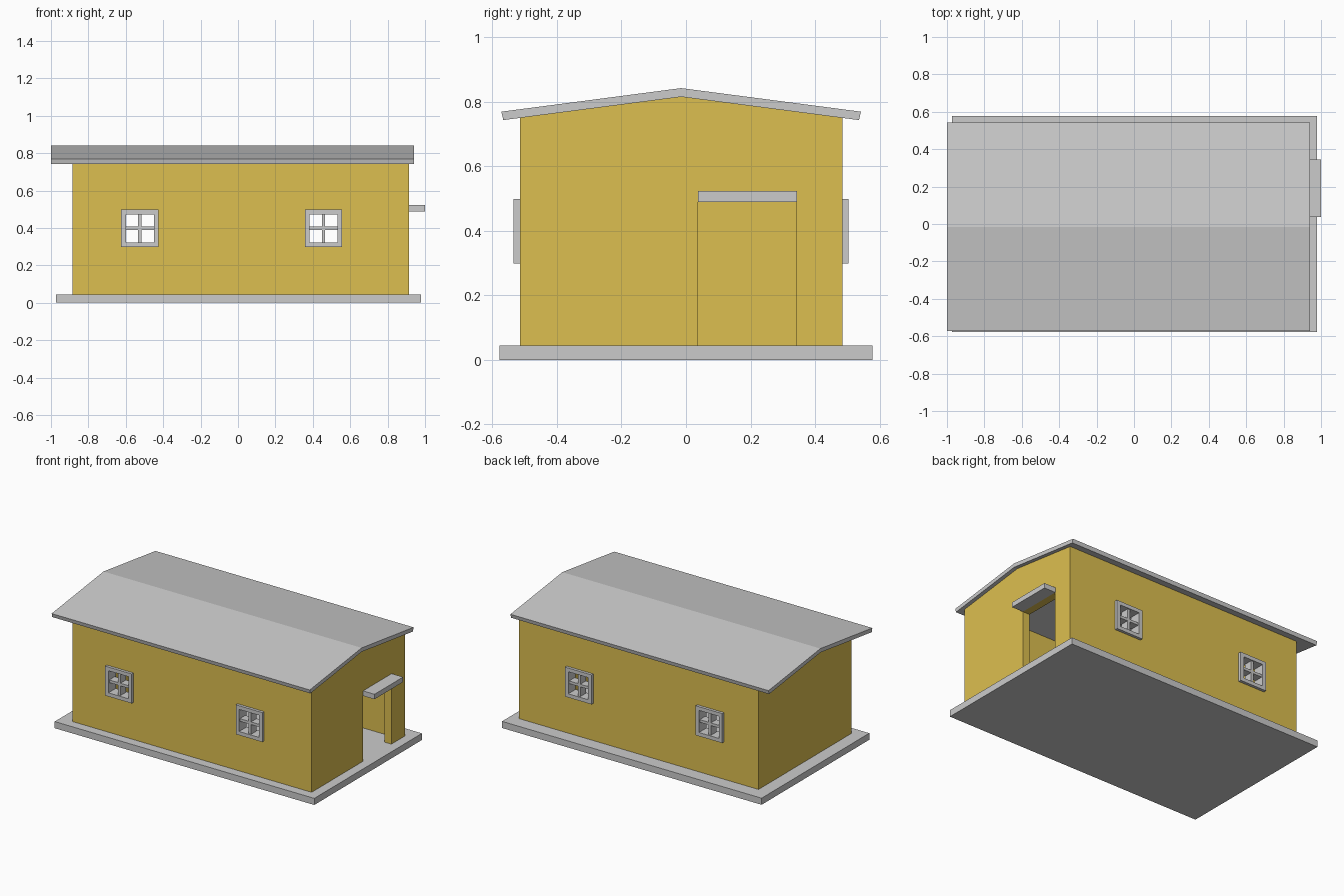
import bpy, bmesh
from mathutils import Vector

if "Cube" in bpy.data.objects:
    bpy.data.objects.remove(bpy.data.objects["Cube"])

YC = -0.015                      # ridge line of the house
FLOOR = 0.045
yellow = bpy.data.materials.new("yellow_wall")
yellow.diffuse_color = (0.72, 0.52, 0.08, 1)
yellow.use_nodes = True
yellow.node_tree.nodes["Principled BSDF"].inputs["Base Color"].default_value = yellow.diffuse_color


def finish(name, bm, mat=None):
    bmesh.ops.recalc_face_normals(bm, faces=bm.faces)
    me = bpy.data.meshes.new(name)
    bm.to_mesh(me)
    bm.free()
    ob = bpy.data.objects.new(name, me)
    bpy.context.collection.objects.link(ob)
    if mat:
        me.materials.append(mat)
    return ob


def add_prism(bm, profile, x0, x1):
    """Extrude a (y, z) profile along x."""
    face = bm.faces.new([bm.verts.new((x0, y, z)) for y, z in profile])
    ext = bmesh.ops.extrude_face_region(bm, geom=[face])["geom"]
    verts = [g for g in ext if isinstance(g, bmesh.types.BMVert)]
    bmesh.ops.translate(bm, verts=verts, vec=Vector((x1 - x0, 0, 0)))


def add_box(bm, x, y, z):
    add_prism(bm, [(y[0], z[0]), (y[1], z[0]), (y[1], z[1]), (y[0], z[1])], *x)


def box(name, x, y, z, mat=None):
    bm = bmesh.new()
    add_box(bm, x, y, z)
    return finish(name, bm, mat)


def prism(name, profile, x0, x1, mat=None):
    bm = bmesh.new()
    add_prism(bm, profile, x0, x1)
    return finish(name, bm, mat)


# Base slab
box("base_slab", (-0.973, 0.978), (-0.578, 0.578), (0, FLOOR))

# Gabled roof of two sloping slabs with square-cut eaves
prism("roof", [(YC - 0.557, 0.769), (YC, 0.842), (YC + 0.557, 0.769),
               (YC + 0.551, 0.743), (YC, 0.815), (YC - 0.551, 0.743)], -1.0, 0.94)

# Blank gable wall on the left
L, R = YC - 0.5, YC + 0.5
prism("left_gable_wall", [(L, FLOOR), (R, FLOOR), (R, 0.75), (YC, 0.815), (L, 0.75)],
      -0.885, -0.835, yellow)

# Right gable wall, its outline running around the open doorway
D0, D1, DTOP = 0.037, 0.341, 0.489
prism("door_gable_wall",
      [(L, FLOOR), (D0, FLOOR), (D0, DTOP), (D1, DTOP), (D1, FLOOR), (R, FLOOR),
       (R, 0.75), (YC, 0.815), (L, 0.75)], 0.861, 0.914, yellow)

# Canopy over the door
box("door_canopy", (0.914, 1.0), (D0, 0.344), (DTOP, 0.523))

# Long walls with window openings, and the windows set in them
WINDOWS = (-0.525, 0.457)
WZ, H, BAR, MUNTIN = 0.398, 0.1, 0.025, 0.009
for side, label in ((-1, "front"), (1, "back")):
    def depth(a, b):
        return tuple(sorted((YC + side * a, YC + side * b)))

    wall = prism(label + "_wall",
                 [(YC + side * 0.5, FLOOR), (YC + side * 0.5, 0.75),
                  (YC + side * 0.45, 0.757), (YC + side * 0.45, FLOOR)],
                 -0.835, 0.861, yellow)
    bm = bmesh.new()
    for x in WINDOWS:
        add_box(bm, (x - 0.09, x + 0.09), depth(0.4, 0.6), (WZ - 0.09, WZ + 0.09))
    cutter = finish(label + "_window_cutter", bm)
    cutter.hide_render = True
    cutter.hide_viewport = True
    cutter.display_type = 'WIRE'
    mod = wall.modifiers.new("window_openings", 'BOOLEAN')
    mod.operation = 'DIFFERENCE'
    mod.solver = 'EXACT'
    mod.object = cutter

    for x, place in zip(WINDOWS, ("left", "right")):
        bm = bmesh.new()
        full, thin = depth(0.44, 0.519), depth(0.45, 0.51)
        inner = H - BAR
        # Outer frame: two stiles and two rails
        for s in (-1, 1):
            a, b = sorted((s * inner, s * H))
            add_box(bm, (x + a, x + b), full, (WZ - H, WZ + H))
            add_box(bm, (x - inner, x + inner), full, (WZ + a, WZ + b))
        # Recessed cross bars
        add_box(bm, (x - MUNTIN, x + MUNTIN), thin, (WZ - inner, WZ + inner))
        add_box(bm, (x - inner, x + inner), thin, (WZ - MUNTIN, WZ + MUNTIN))
        finish(f"{label}_{place}_window", bm)
